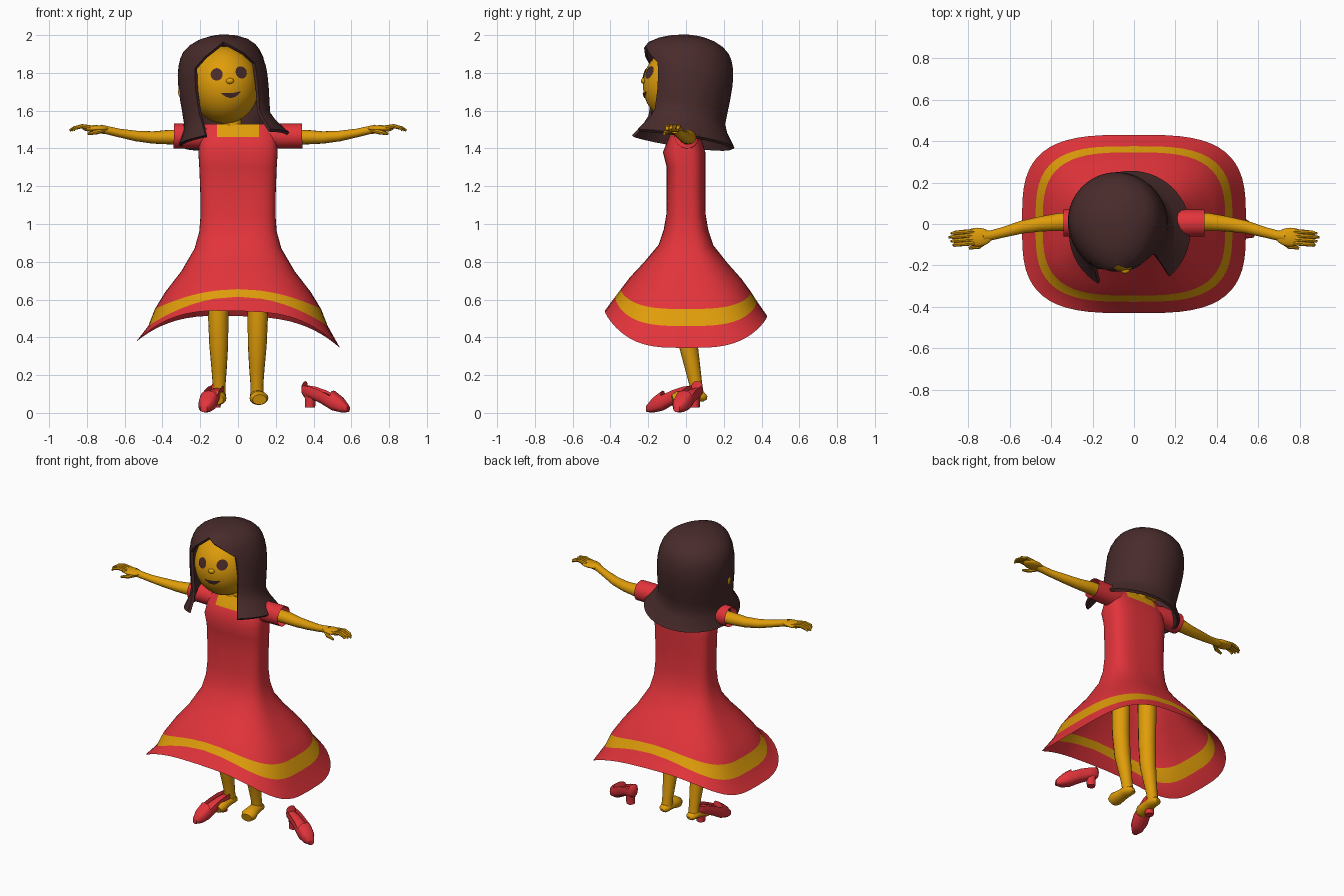
import bpy, bmesh
from math import sin, cos, pi, sqrt, atan2
from mathutils import Matrix, Vector

if "Cube" in bpy.data.objects:
    bpy.data.objects.remove(bpy.data.objects["Cube"], do_unlink=True)


def material(name, rgb):
    m = bpy.data.materials.new(name)
    m.use_nodes = True
    m.diffuse_color = (*rgb, 1)
    m.node_tree.nodes["Principled BSDF"].inputs["Base Color"].default_value = (*rgb, 1)
    return m


RED = material("red cloth", (0.76, 0.034, 0.043))
GOLD = material("golden skin", (0.74, 0.335, 0.003))
BROWN = material("dark brown hair", (0.066, 0.024, 0.024))
parts = []


def finish(name, bm, mats, matrix=Matrix()):
    bmesh.ops.remove_doubles(bm, verts=bm.verts, dist=1e-4)
    bmesh.ops.recalc_face_normals(bm, faces=bm.faces)
    mesh = bpy.data.meshes.new(name)
    bm.to_mesh(mesh)
    bm.free()
    for m in mats:
        mesh.materials.append(m)
    ob = bpy.data.objects.new(name, mesh)
    ob.matrix_world = matrix
    bpy.context.collection.objects.link(ob)
    parts.append(ob)
    return ob


def loft(rings, closed=True, caps=(True, True)):
    """Skin a list of equal-length point rings; returns the bmesh."""
    bm = bmesh.new()
    rows = [[bm.verts.new(p) for p in ring] for ring in rings]
    n = len(rows[0])
    for a, b in zip(rows, rows[1:]):
        for i in range(n if closed else n - 1):
            j = (i + 1) % n
            bm.faces.new((a[i], a[j], b[j], b[i]))
    for cap, row in zip(caps, (rows[0], rows[-1])):
        if cap:
            bm.faces.new(row)
    return bm


def tube(name, points, mat, flat=1, sides=16, caps=(True, True)):
    """Round tube along (x, y, z, radius) points; flat squashes its height."""
    path = [Vector(p[:3]) for p in points]
    rings = []
    for i, p in enumerate(points):
        t = (path[min(i + 1, len(path) - 1)] - path[max(i - 1, 0)]).normalized()
        ref = Vector((0, 1, 0)) if abs(t.z) > 0.8 or abs(t.x) > 0.8 else Vector((1, 0, 0))
        u = (ref - t * ref.dot(t)).normalized()
        v = t.cross(u) * flat
        rings.append([path[i] + (u * cos(a) + v * sin(a)) * p[3]
                      for a in (2 * pi * k / sides for k in range(sides))])
    return finish(name, loft(rings, caps=caps), [mat])


def ball(name, loc, radii, mat, matrix=Matrix()):
    bm = bmesh.new()
    bmesh.ops.create_uvsphere(bm, u_segments=32, v_segments=20, radius=1)
    bm.transform(Matrix.Translation(loc) @ Matrix.Diagonal((*radii, 1)))
    return finish(name, bm, [mat], matrix)


def oval(rx, ry, n=3, count=56):
    """Rounded rectangle; a higher n gives squarer corners."""
    pts = []
    for k in range(count):
        c, s = cos(2 * pi * k / count), sin(2 * pi * k / count)
        pts.append((rx * abs(c) ** (2 / n) * (1 if c > 0 else -1),
                    ry * abs(s) ** (2 / n) * (1 if s > 0 else -1)))
    return pts


# Dress: side height, extra height at front and back, half width, half depth, y offset, squareness
dress_rows = [(1.53, 0, 0.18, 0.045, 0, 3), (1.46, 0, 0.2, 0.085, -0.005, 3),
              (1.38, 0, 0.21, 0.112, -0.01, 3.2), (1.3, 0, 0.205, 0.102, 0, 3.2),
              (1.18, 0, 0.2, 0.102, 0, 3.2), (1.05, 0, 0.198, 0.104, 0, 3.2),
              (0.96, 0.01, 0.205, 0.118, 0, 3.1), (0.87, 0.02, 0.23, 0.145, 0, 3),
              (0.75, 0.05, 0.3, 0.22, 0, 3), (0.64, 0.08, 0.385, 0.295, 0, 3),
              (0.55, 0.105, 0.44, 0.345, 0, 3.2), (0.46, 0.155, 0.475, 0.375, 0, 3.3),
              (0.36, 0.18, 0.54, 0.43, 0, 3.3)]
rings = []
for z, arch, rx, ry, cy, n in dress_rows:
    is_hem = z < 0.4
    rings.append([(x, y + cy, z + arch * (1 - abs(x / rx) ** (3 if is_hem else 2))
                   * (0.85 if y > 0 else 1) - 0.03 * x * is_hem) for x, y in oval(rx, ry, n)])
bm = loft(rings, caps=(True, False))
for side in (-1, 1):
    top = [f for f in bm.faces if f.calc_center_median().z > 1.46]
    geom = top + list({e for f in top for e in f.edges}) + list({v for f in top for v in f.verts})
    bmesh.ops.bisect_plane(bm, geom=geom, plane_co=(0.11 * side, 0, 0), plane_no=(1, 0, 0))
# The trim is the row of quads above the hem row; the neckline is the middle of the top
hem = {f for f in bm.faces if any(e.is_boundary for e in f.edges) and f.calc_center_median().z < 0.7}
trim = {g for f in hem for e in f.edges for g in e.link_faces} - hem
for f in bm.faces:
    c = f.calc_center_median()
    f.material_index = int(f in trim or (c.z > 1.465 and abs(c.x) < 0.11))
finish("dress", bm, [RED, GOLD])

# Neck
tube("neck", [(-0.01, 0, 1.44, 0.06), (-0.03, 0, 1.52, 0.052), (-0.05, 0, 1.62, 0.052)], GOLD)

# Limbs, one set per side
for side, word in ((1, "left"), (-1, "right")):
    def sided(*pts):
        return [(x * side, y, z, r) for x, y, z, r in pts]
    tube(word + "_sleeve", sided((0.13, 0.005, 1.455, 0.06), (0.2, 0.005, 1.465, 0.066),
                                 (0.34, 0.005, 1.466, 0.065)), RED, caps=(True, False))
    tube(word + "_arm", sided((0.2, 0.01, 1.46, 0.045), (0.36, 0.01, 1.46, 0.043),
                              (0.45, 0, 1.458, 0.036), (0.54, -0.015, 1.466, 0.031),
                              (0.63, -0.04, 1.482, 0.025), (0.69, -0.055, 1.496, 0.024),
                              (0.73, -0.06, 1.503, 0.026)), GOLD, flat=0.9)
    ball(word + "_palm", (0.755 * side, -0.063, 1.505), (0.07, 0.045, 0.018), GOLD)
    for k in range(4):
        y = -0.035 - 0.019 * k
        reach = 0.892 - 0.011 * abs(k - 1)
        tube(f"{word}_finger_{k + 1}",
             sided((0.77, y, 1.51, 0.011), (0.825, y - 0.004, 1.518, 0.011),
                   (0.865, y - 0.008, 1.508, 0.01), (reach, y - 0.01, 1.495, 0.006)), GOLD, sides=8)
    tube(word + "_thumb", sided((0.71, -0.08, 1.497, 0.012), (0.75, -0.108, 1.487, 0.013),
                                (0.795, -0.116, 1.477, 0.007)), GOLD, sides=8)
    tube(word + "_leg", sided((0.105, 0, 0.9, 0.06), (0.105, 0, 0.52, 0.054),
                              (0.102, 0.012, 0.36, 0.05), (0.1, 0.035, 0.24, 0.041),
                              (0.1, 0.052, 0.15, 0.034), (0.1, 0.062, 0.08, 0.035)), GOLD)
    tube(word + "_foot", sided((0.1, 0.112, 0.08, 0.012), (0.1, 0.095, 0.083, 0.032),
                               (0.102, 0.05, 0.09, 0.04), (0.106, 0, 0.085, 0.043),
                               (0.111, -0.04, 0.078, 0.05), (0.114, -0.07, 0.07, 0.037)), GOLD, flat=0.75)

# Loose shoes: stations along the length hold half width, bottom and top
shoe_rows = [(0, 0.016, 0.1, 0.15), (0.015, 0.034, 0.082, 0.168), (0.06, 0.04, 0.072, 0.162),
             (0.12, 0.043, 0.045, 0.145), (0.18, 0.049, 0.012, 0.118),
             (0.23, 0.042, 0.002, 0.082), (0.268, 0.018, 0.004, 0.04)]


def shoe(word, heel, toe):
    place = Matrix.Translation((*heel, 0)) @ Matrix.Rotation(
        atan2(toe[1] - heel[1], toe[0] - heel[0]), 4, 'Z')
    bm = loft([[(u, y, (lo + hi) / 2 + z) for y, z in oval(w, (hi - lo) / 2, 2.6, 16)]
               for u, w, lo, hi in shoe_rows])
    bmesh.ops.recalc_face_normals(bm, faces=bm.faces)
    bm.normal_update()
    opening = [f for f in bm.faces if f.normal.z > 0.45 and 0.015 < f.calc_center_median().x < 0.16]
    bmesh.ops.inset_region(bm, faces=opening, thickness=0.007)
    bmesh.ops.translate(bm, verts=list({v for f in opening for v in f.verts}), vec=(0, 0, -0.035))
    finish(word + "_shoe", bm, [RED], place)
    block = loft([[(u + x, y, z) for x, y in oval(r, r, 2.6, 12)]
                  for z, u, r in ((0.115, 0.045, 0.034), (0.07, 0.046, 0.027), (0.028, 0.044, 0.025))])
    finish(word + "_shoe_heel", block, [RED], place)


shoe("right", (-0.105, 0.05), (-0.178, -0.2))
shoe("left", (0.342, 0.065), (0.575, -0.045))

# Head: everything shares one tilted frame
HEAD = (Matrix.Translation((-0.08, 0.01, 1.76)) @ Matrix.Rotation(-0.11, 4, 'Y')
        @ Matrix.Rotation(-0.15, 4, 'X') @ Matrix.Rotation(0.1, 4, 'Z'))
CENTRE, RADII = Vector((0, -0.035, -0.03)), Vector((0.187, 0.2, 0.205))
FACE_X = 0.014


def on_face(x, z, lift=0.005):
    dx, dz = (x - CENTRE.x) / RADII.x, (z - CENTRE.z) / RADII.z
    return Vector((x, CENTRE.y - RADII.y * sqrt(1 - dx * dx - dz * dz) - lift, z))


def face_plate(name, outline, mat):
    bm = bmesh.new()
    bm.faces.new([bm.verts.new(on_face(x + FACE_X, z)) for x, z in outline])
    ob = finish(name, bm, [mat], HEAD)
    if ob.data.polygons[0].normal.y > 0:
        ob.data.flip_normals()


ball("head", CENTRE, RADII, GOLD, HEAD)
ball("nose", on_face(FACE_X, -0.042, 0), (0.021, 0.014, 0.015), GOLD, HEAD)
for side, word in ((1, "left"), (-1, "right")):
    face_plate(word + "_eye", [(0.066 * side + 0.031 * cos(a), 0.001 + 0.034 * sin(a))
                               for a in (2 * pi * k / 24 for k in range(24))], BROWN)
    ball(word + "_ear", (0.2 * side - 0.01, 0, -0.045), (0.034, 0.03, 0.04), GOLD, HEAD)
steps = [k / 6 for k in range(-6, 7)]
face_plate("mouth", [(0.053 * t, -0.13 + 0.028 * t * t) for t in steps]
           + [(0.053 * t, -0.106 + 0.008 * t * t) for t in reversed(steps[1:-1])], BROWN)

# Hair: height, radius, half angle of the opening over the face, forward bulge, sideways shift
hair_rows = [(0.24, 0, 0, 0, 0), (0.236, 0.06, 0, 0.003, 0), (0.222, 0.115, 0, 0.012, 0),
             (0.2, 0.16, 0, 0.027, 0), (0.17, 0.194, 0, 0.042, 0), (0.14, 0.212, 0.2, 0.048, 0),
             (0.1, 0.226, 0.48, 0.048, 0), (0.05, 0.235, 0.75, 0.036, 0), (0, 0.238, 0.76, 0.015, 0),
             (-0.07, 0.237, 0.78, 0, 0), (-0.14, 0.233, 0.78, 0, 0), (-0.2, 0.23, 0.77, 0, 0),
             (-0.245, 0.246, 0.72, 0, 0.01), (-0.32, 0.295, 0.63, 0, 0.025)]
COLS = 48
bm = loft([[(r * cos(a) + shift, r * sin(a) - bulge * max(0, -sin(a)) ** 3, z)
            for a in (-pi / 2 + gap + (2 * pi - 2 * gap) * k / COLS for k in range(COLS + 1))]
           for z, r, gap, bulge, shift in hair_rows], closed=False, caps=(False, False))
hair = finish("hair", bm, [BROWN], HEAD)
if sum(p.normal.z for p in hair.data.polygons if p.center.z > 0.2) < 0:
    hair.data.flip_normals()
shell = hair.modifiers.new("thickness", 'SOLIDIFY')
shell.thickness = 0.018
shell.offset = -1

# Apply modifiers and shade smooth while keeping sharp edges
bpy.ops.object.select_all(action='DESELECT')
for ob in parts:
    ob.select_set(True)
bpy.context.view_layer.objects.active = hair
bpy.ops.object.convert(target='MESH')
bpy.ops.object.shade_smooth_by_angle(angle=0.75)
